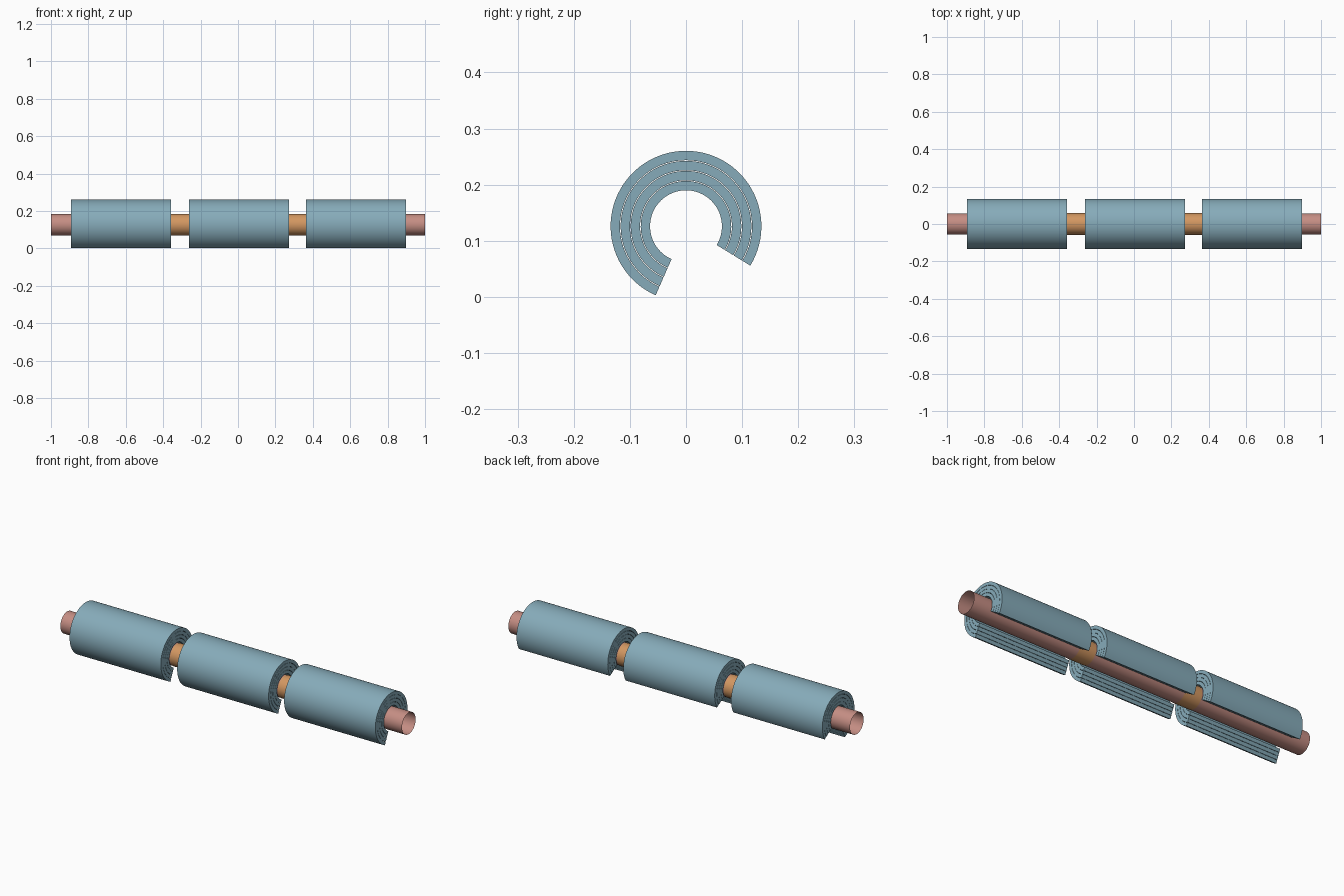
import bpy, bmesh, math

cube = bpy.data.objects.get("Cube")
if cube:
    bpy.data.objects.remove(cube)

AXIS_Z = 0.126
SLOT_START, SLOT_END = math.radians(-31.5), math.radians(246.3)
SLEEVES = [(-0.892, -0.358), (-0.262, 0.273), (0.364, 0.898)]
INNER, PITCH, THICK, LAYERS = 0.064, 0.0179, 0.0167, 4


def material(name, color):
    mat = bpy.data.materials.new(name)
    mat.use_nodes = True
    mat.diffuse_color = (*color, 1)
    mat.node_tree.nodes["Principled BSDF"].inputs["Base Color"].default_value = (*color, 1)
    return mat


blue = material("dusty blue", (0.24, 0.41, 0.49))
pink = material("copper pink", (0.56, 0.27, 0.23))
orange = material("warm orange", (0.65, 0.31, 0.12))


def arc(radius, start, end, steps):
    """Points (y, z) along an arc around the pipe axis."""
    angles = [start + (end - start) * i / steps for i in range(steps + 1)]
    return [(radius * math.cos(a), AXIS_Z + radius * math.sin(a)) for a in angles]


def extrude_profile(name, profile, x0, x1, mat, solid):
    """Sweep a (y, z) profile along x, closed and capped if solid."""
    bm = bmesh.new()
    a = [bm.verts.new((x0, y, z)) for y, z in profile]
    b = [bm.verts.new((x1, y, z)) for y, z in profile]
    n = len(profile)
    for i in range(n if solid else n - 1):
        j = (i + 1) % n
        bm.faces.new((a[i], a[j], b[j], b[i]))
    if solid:
        # End caps as quads between the outer and inner arcs
        for ring in (a, b):
            for i in range(n // 2 - 1):
                bm.faces.new((ring[i], ring[i + 1], ring[n - 2 - i], ring[n - 1 - i]))
    bmesh.ops.remove_doubles(bm, verts=bm.verts, dist=1e-5)
    bmesh.ops.recalc_face_normals(bm, faces=bm.faces)
    mesh = bpy.data.meshes.new(name)
    bm.to_mesh(mesh)
    bm.free()
    obj = bpy.data.objects.new(name, mesh)
    bpy.context.collection.objects.link(obj)
    mesh.materials.append(mat)
    bpy.ops.object.select_all(action="DESELECT")
    obj.select_set(True)
    bpy.context.view_layer.objects.active = obj
    bpy.ops.object.shade_smooth_by_angle(angle=math.radians(30))
    return obj


# Thin open-ended inner pipe
extrude_profile("inner_pipe", arc(0.057, 0, math.tau, 64), -1, 1, pink, False)

# Slotted insulation sleeves made of nested layers
for s, (x0, x1) in enumerate(SLEEVES, 1):
    for k in range(LAYERS):
        r = INNER + k * PITCH
        outline = arc(r + THICK, SLOT_START, SLOT_END, 64) + arc(r, SLOT_END, SLOT_START, 64)
        extrude_profile(f"sleeve_{s}_layer_{k + 1}", outline, x0, x1, blue, True)

# Thin bands wrapped around the pipe between the sleeves
for i in range(2):
    band = arc(0.0578, 0, math.tau, 64)
    extrude_profile(f"band_{i + 1}", band, SLEEVES[i][1], SLEEVES[i + 1][0], orange, False)
